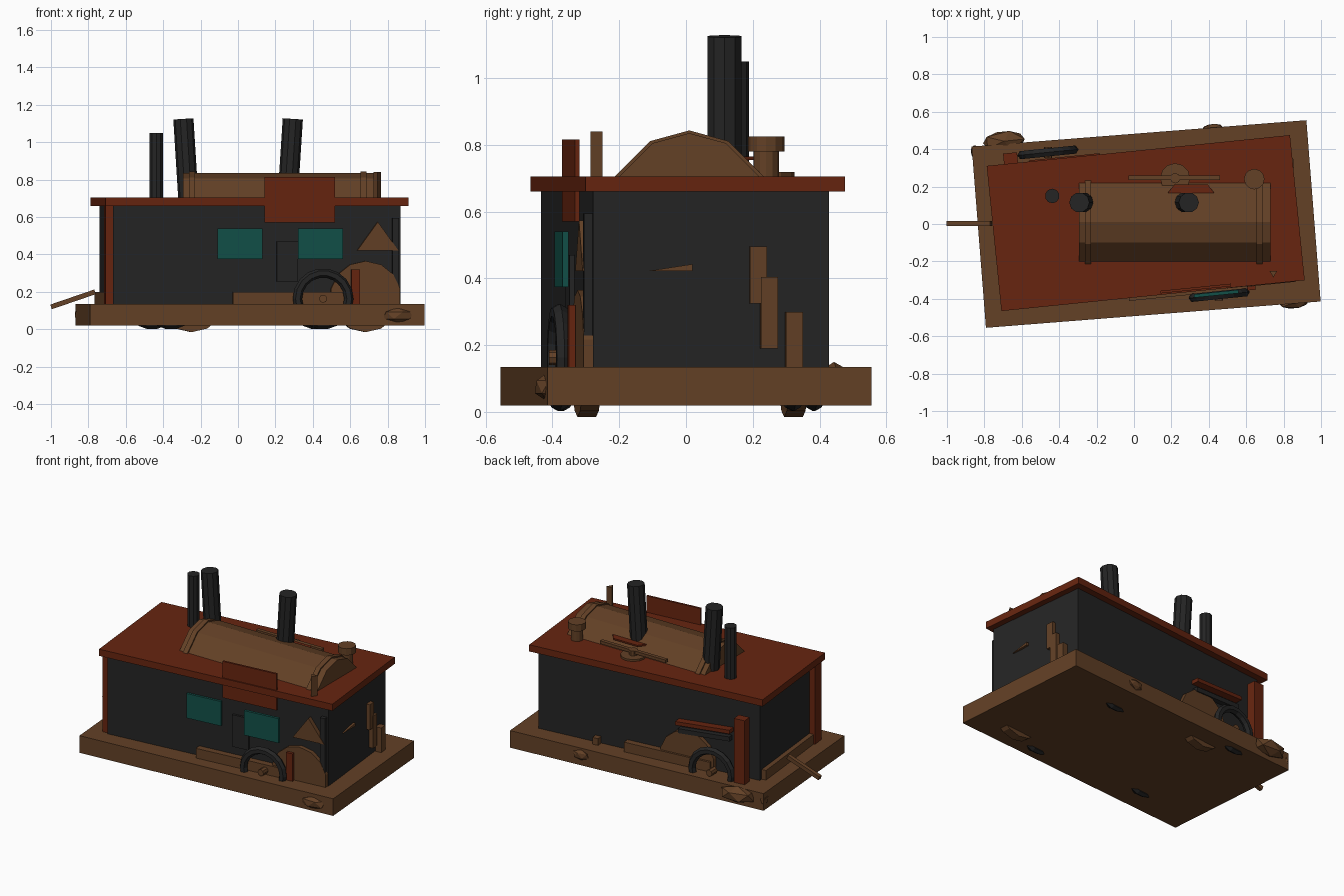
import bpy, bmesh, math
from mathutils import Vector, Matrix

if bpy.data.objects.get("Cube"):
    bpy.data.objects.remove(bpy.data.objects["Cube"])


def material(name, color):
    m = bpy.data.materials.new(name)
    m.use_nodes = True
    m.diffuse_color = (*color, 1)
    m.node_tree.nodes["Principled BSDF"].inputs["Base Color"].default_value = (*color, 1)
    return m


WOOD = material("brown wood", (0.125, 0.052, 0.019))
RUST = material("rust red", (0.135, 0.018, 0.005))
IRON = material("black iron", (0.018, 0.018, 0.018))
GLASS = material("teal glass", (0.006, 0.08, 0.066))
TILT = math.radians(5.8)   # the cabin sits skewed on its base
SLOPE = math.tan(TILT)


def front(x):
    return -0.356 + SLOPE * (x - 0.101)


def back(x):
    return 0.35 + SLOPE * (x - 0.029)


def side(y):
    return 0.834 - SLOPE * (y - 0.075)


def finish(name, bm, mat, matrix=Matrix()):
    bmesh.ops.recalc_face_normals(bm, faces=bm.faces)
    mesh = bpy.data.meshes.new(name)
    bm.to_mesh(mesh)
    bm.free()
    mesh.materials.append(mat)
    ob = bpy.data.objects.new(name, mesh)
    ob.matrix_world = matrix
    bpy.context.collection.objects.link(ob)
    return ob


def box(name, mat, center, size, turn=TILT, pitch=0):
    bm = bmesh.new()
    bmesh.ops.create_cube(bm, size=1)
    bmesh.ops.scale(bm, vec=size, verts=bm.verts)
    rot = Matrix.Rotation(turn, 4, 'Z') @ Matrix.Rotation(pitch, 4, 'Y')
    return finish(name, bm, mat, Matrix.Translation(center) @ rot)


def rod(name, mat, start, end, radius, sides=10):
    a, b = Vector(start), Vector(end)
    bm = bmesh.new()
    bmesh.ops.create_cone(bm, cap_ends=True, segments=sides, radius1=radius,
                          radius2=radius, depth=(b - a).length)
    rot = (b - a).to_track_quat('Z', 'Y').to_matrix().to_4x4()
    return finish(name, bm, mat, Matrix.Translation((a + b) / 2) @ rot)


def prism(name, mat, points, depth, matrix):
    """Outline in the local XY plane, extruded along local Z."""
    bm = bmesh.new()
    face = bm.faces.new([bm.verts.new((x, y, 0)) for x, y in points])
    new = bmesh.ops.extrude_face_region(bm, geom=[face])["geom"]
    bmesh.ops.translate(bm, vec=(0, 0, depth),
                        verts=[v for v in new if isinstance(v, bmesh.types.BMVert)])
    return finish(name, bm, mat, matrix)


def lump(name, center, size):
    bm = bmesh.new()
    bmesh.ops.create_icosphere(bm, subdivisions=1, radius=1)
    bmesh.ops.scale(bm, vec=size, verts=bm.verts)
    return finish(name, bm, WOOD, Matrix.Translation(center) @ Matrix.Rotation(TILT, 4, 'Z'))


def wheel(name, x, y):
    center = Vector((x, y, 0.163))
    bpy.ops.mesh.primitive_torus_add(major_segments=18, minor_segments=6, major_radius=0.138,
                                     minor_radius=0.025, location=center,
                                     rotation=(math.pi / 2, 0, TILT))
    ob = bpy.context.object
    ob.name = name
    ob.data.materials.append(IRON)
    out = Vector((0, math.copysign(0.03, y), 0))
    rod(name + "_hub", WOOD, center - out, center + out, 0.022, 8)


# Base, cabin and roof
box("base_slab", WOOD, (0.065, 0, 0.0775), (1.795, 0.972, 0.115), math.radians(4.5))
box("cabin", IRON, (0.065, -0.003, 0.4), (1.546, 0.71, 0.54))
box("roof", RUST, (0.0625, 0.005, 0.6825), (1.63, 0.78, 0.045))

# Half-buried boiler with two bands
ACROSS = Matrix(((0, 0, 1, 0), (1, 0, 0, 0), (0, 1, 0, 0), (0, 0, 0, 1)))
ARCH = [(-0.215, 0.0), (-0.11, 0.105), (0, 0.135), (0.11, 0.105), (0.215, 0.0)]


def boiler_part(name, x, length, grow):
    pts = [(y * grow, z * grow) for y, z in ARCH]
    prism(name, WOOD, pts, length, Matrix.Translation((x, 0.01, 0.7)) @ ACROSS)


boiler_part("boiler", -0.295, 1.025, 1)
for i, x in enumerate((-0.262, 0.655)):
    boiler_part(f"boiler_band_{i}", x, 0.033, 1.06)

# Smokestacks
rod("thin_stack", IRON, (-0.437, 0.15, 0.69), (-0.437, 0.15, 1.05), 0.039)
rod("right_stack", IRON, (-0.265, 0.115, 0.69), (-0.292, 0.115, 1.125), 0.054)
rod("left_stack", IRON, (0.265, 0.115, 0.69), (0.293, 0.115, 1.125), 0.054)

# Roof fittings
rod("valve_stem", WOOD, (0.643, 0.24, 0.7), (0.643, 0.24, 0.785), 0.038, 12)
rod("valve_cap", WOOD, (0.643, 0.24, 0.78), (0.643, 0.24, 0.825), 0.055, 12)
rod("hatch_disc", WOOD, (0.22, 0.245, 0.7), (0.22, 0.245, 0.718), 0.08, 12)
rod("hatch_hub", WOOD, (0.22, 0.245, 0.71), (0.22, 0.245, 0.75), 0.028, 8)
box("hatch_bar", WOOD, (0.215, 0.247, 0.74), (0.49, 0.025, 0.02), 0)
prism("boiler_patch", RUST, [(-0.125, -0.045), (0.125, -0.045), (0.09, 0), (-0.09, 0)], 0.01,
      Matrix.Translation((0.305, 0.21, 0.755)))
rod("roof_post", WOOD, (0.745, -0.262, 0.7), (0.745, -0.262, 0.84), 0.024, 3)
box("sign_board", RUST, (0.33, -0.345, 0.693), (0.378, 0.014, 0.245))

# Front wall: windows, door and gable plate
box("right_window", GLASS, (0.01, front(0.01) - 0.006, 0.4575), (0.24, 0.02, 0.165))
box("left_window", GLASS, (0.44, -0.373, 0.4575), (0.24, 0.018, 0.165))
box("door_panel", IRON, (0.263, front(0.263), 0.362), (0.115, 0.03, 0.215))
UPRIGHT = Matrix.Rotation(TILT, 4, 'Z') @ Matrix.Rotation(math.pi / 2, 4, 'X')
prism("gable_plate", WOOD, [(-0.11, 0), (0.11, 0), (0, 0.152)], 0.03,
      Matrix.Translation((0.745, front(0.745), 0.422)) @ UPRIGHT)

# Running boards, fenders and wheels on both long sides
box("front_board", WOOD, (0.29, front(0.29) - 0.02, 0.165), (0.64, 0.045, 0.07))
box("back_board", WOOD, (-0.12, back(-0.12) + 0.02, 0.165), (0.6, 0.045, 0.07))
for name, x, y in (("front_fender", 0.68, front(0.68)), ("back_fender", -0.25, back(-0.25))):
    out = Vector((-SLOPE, 1, 0)).normalized() * math.copysign(0.028, y)
    mid = Vector((x, y, 0.175))
    rod(name, WOOD, mid - out, mid + out, 0.19, 14)
wheel("front_left_wheel", 0.455, -0.38)
wheel("back_right_wheel", -0.46, 0.383)
wheel("front_right_wheel", -0.36, -0.37)
wheel("back_left_wheel", 0.42, 0.32)

# Posts and loose boards
box("front_stake", RUST, (0.628, -0.343, 0.225), (0.045, 0.02, 0.19))
box("back_corner_post", RUST, (-0.66, 0.35, 0.345), (0.075, 0.06, 0.44))
box("front_corner_post", RUST, (-0.69, -0.385, 0.4), (0.045, 0.08, 0.53))
box("corner_plate", IRON, (0.842, -0.292, 0.4), (0.035, 0.03, 0.39))
box("back_shelf", RUST, (-0.37, back(-0.37) + 0.02, 0.425), (0.38, 0.06, 0.025), TILT, 0.07)
box("back_shelf_rail", IRON, (-0.37, back(-0.37) + 0.015, 0.37), (0.36, 0.04, 0.03), TILT, 0.07)
box("end_board", WOOD, (-0.715, -0.08, 0.165), (0.04, 0.66, 0.07))
box("tow_handle", WOOD, (-0.882, 0.003, 0.16), (0.248, 0.026, 0.026), 0, -0.33)
box("back_peg", WOOD, (0.38, back(0.38) + 0.02, 0.155), (0.04, 0.04, 0.05))

# Scrap planks on the left end
for i, (y, low, high, push) in enumerate(((0.215, 0.325, 0.495, 0.005),
                                         (0.248, 0.19, 0.405, 0.01),
                                         (0.323, 0.13, 0.3, 0.025))):
    box(f"end_plank_{i}", WOOD, (side(y) + push, y, (low + high) / 2), (0.04, 0.05, high - low))
prism("end_splinter", WOOD, [(-0.11, 0.423), (0.02, 0.423), (0.02, 0.443)], 0.015,
      Matrix.Translation((side(-0.05), 0, 0)) @ ACROSS)

# Rough lumps stuck to the base edges
lump("front_lump", (0.855, -0.418, 0.075), (0.09, 0.038, 0.042))
lump("back_lump", (-0.695, 0.443, 0.095), (0.125, 0.06, 0.055))
lump("small_back_lump", (0.42, 0.515, 0.09), (0.06, 0.022, 0.035))
lump("corner_lump", (-0.85, 0.385, 0.08), (0.025, 0.04, 0.035))
